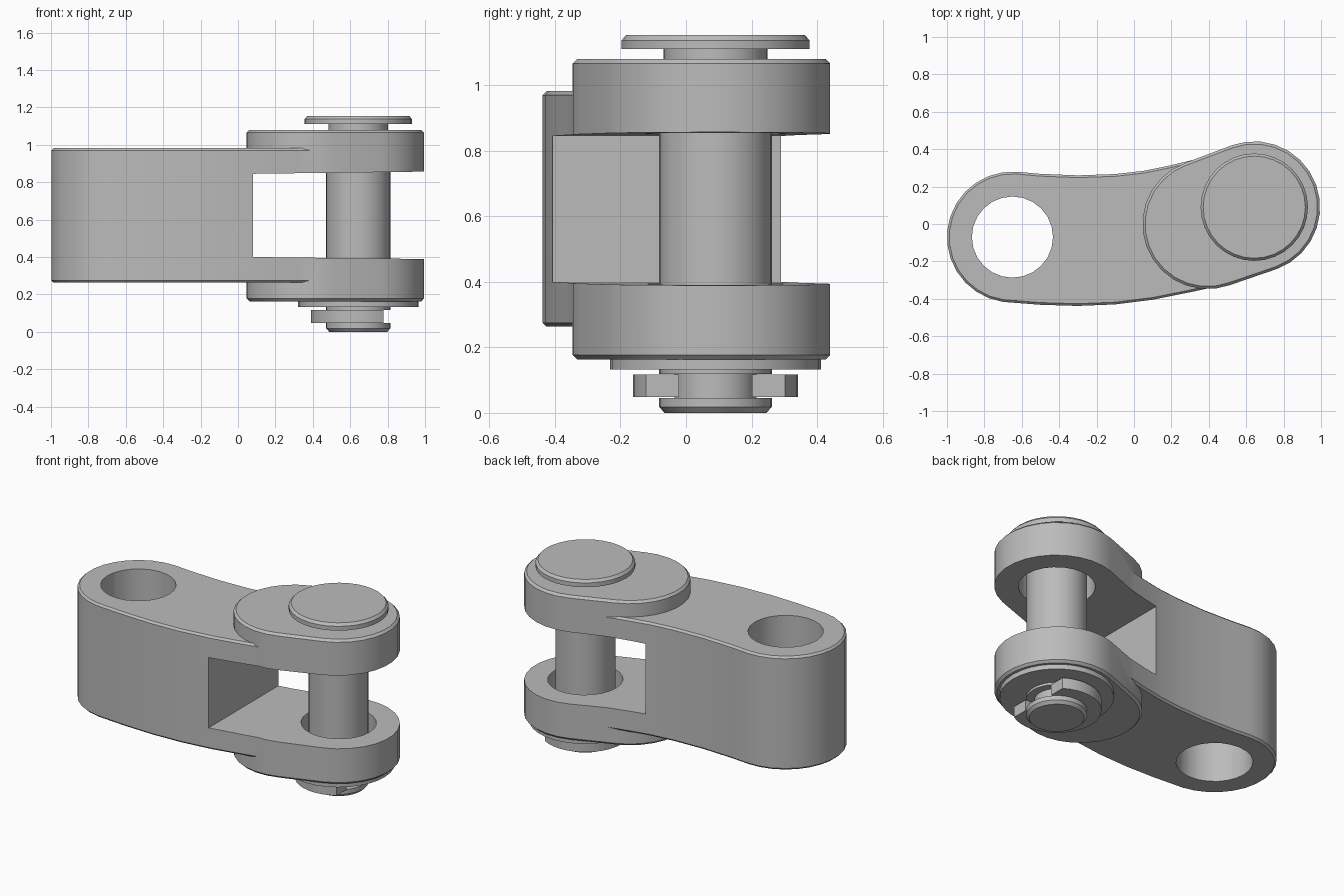
import bpy, bmesh
from math import sin, cos, pi, radians

if "Cube" in bpy.data.objects:
    bpy.data.objects.remove(bpy.data.objects["Cube"])

steel = bpy.data.materials.new("grey steel")
steel.use_nodes = True
steel.diffuse_color = (0.5, 0.5, 0.5, 1)
steel.node_tree.nodes["Principled BSDF"].inputs["Base Color"].default_value = (0.5, 0.5, 0.5, 1)

EYE = (-0.65, -0.07)      # centre of the plain end
PIN = (0.643, 0.09)       # centre of the forked end
EAR = 0.348               # radius of the fork ears
HOLE = 0.217


def arc(centre, r, start, end, steps):
    angles = [radians(start + (end - start) * i / steps) for i in range(steps + 1)]
    return [(centre[0] + r * cos(a), centre[1] + r * sin(a)) for a in angles]


def finish(name, bm):
    bmesh.ops.recalc_face_normals(bm, faces=bm.faces)
    mesh = bpy.data.meshes.new(name)
    bm.to_mesh(mesh)
    bm.free()
    mesh.materials.append(steel)
    obj = bpy.data.objects.new(name, mesh)
    bpy.context.collection.objects.link(obj)
    return obj


def loft(name, rings, closed=False):
    """Skin rings of equal length; cap the ends, or join last to first."""
    bm = bmesh.new()
    loops = [[bm.verts.new(p) for p in ring] for ring in rings]
    pairs = list(zip(loops, loops[1:]))
    if closed:
        pairs.append((loops[-1], loops[0]))
    else:
        bm.faces.new(loops[0])
        bm.faces.new(loops[-1])
    for a, b in pairs:
        for i in range(len(a)):
            j = (i + 1) % len(a)
            bm.faces.new((a[i], a[j], b[j], b[i]))
    return finish(name, bm)


def inset(outline, d):
    """Move a counter-clockwise outline inward."""
    result = []
    for i, (x, y) in enumerate(outline):
        px, py = outline[i - 1]
        qx, qy = outline[(i + 1) % len(outline)]
        tx, ty = qx - px, qy - py
        n = (tx * tx + ty * ty) ** 0.5
        result.append((x - ty / n * d, y + tx / n * d))
    return result


def prism(name, outline, z0, z1, chamfer=0):
    levels = [(z0, 0), (z1, 0)]
    if chamfer:
        levels = [(z0, chamfer), (z0 + chamfer, 0), (z1 - chamfer, 0), (z1, chamfer)]
    return loft(name, [[(x, y, z) for x, y in inset(outline, d)] for z, d in levels])


def lathe(name, centre, profile, closed=False, sides=32):
    rings = [[(x, y, z) for x, y in arc(centre, r, 0, 360, sides)[:-1]] for r, z in profile]
    return loft(name, rings, closed)


def combine(target, other, operation):
    mod = target.modifiers.new(operation, 'BOOLEAN')
    mod.operation, mod.solver, mod.object = operation, 'EXACT', other
    graph = bpy.context.evaluated_depsgraph_get()
    mesh = bpy.data.meshes.new_from_object(target.evaluated_get(graph))
    target.modifiers.clear()
    target.data = mesh
    bpy.data.objects.remove(other)


# Gently curved link body
body_outline = (
    arc(EYE, 0.35, 86, 262, 14)
    + [(-0.5, -0.432), (-0.3, -0.438), (-0.1, -0.43), (0.1, -0.405), (0.3, -0.365), (0.46, -0.33)]
    + arc(PIN, 0.33, -65, 105, 12)
    + [(0.4, 0.364), (0.28, 0.334), (0.17, 0.308), (0.05, 0.284), (-0.1, 0.267),
       (-0.3, 0.26), (-0.5, 0.268)])
link = prism("link_body", body_outline, 0.263, 0.982, 0.012)

# Raised boss that forms the outside of the fork ears
boss_outline = arc((0.393, 0), EAR, 110, 290, 14) + arc(PIN, EAR + 0.004, -70, 110, 14)
combine(link, prism("boss", boss_outline, 0.163, 1.08, 0.014), 'UNION')

# Slot between the ears, opening slightly outward
slot = loft("slot_cutter", [[(0.08, y, 0.4), (1.1, y, 0.388), (1.1, y, 0.858), (0.08, y, 0.845)]
                            for y in (-0.7, 0.7)])
combine(link, slot, 'DIFFERENCE')

# Bores through both ends
for centre in (EYE, PIN):
    combine(link, lathe("bore_cutter", centre, [(HOLE, -0.2), (HOLE, 1.4)], sides=24), 'DIFFERENCE')

# Headed pin with a retaining groove near the bottom
R = 0.172
lathe("clevis_pin", PIN, [
    (R - 0.017, 0), (R, 0.018), (R, 0.046), (0.125, 0.046), (0.125, 0.118), (R, 0.118),
    (R, 1.06), (0.158, 1.075), (0.158, 1.11), (0.287, 1.11), (0.287, 1.137), (0.273, 1.153)])

# Washer under the lower ear
lathe("washer", PIN, [(R, 0.133), (0.322, 0.133), (0.322, 0.163), (R, 0.163)], closed=True)

# Open retaining clip in the groove
clip_outline = arc(PIN, 0.252, 57.6, 302.4, 24) + arc(PIN, 0.127, 298, 62, 18)
tip = PIN[0] + 0.135
clip_outline.insert(25, (tip, PIN[1] - 0.112))
clip_outline.append((tip, PIN[1] + 0.112))
prism("retaining_clip", clip_outline, 0.048, 0.117)

# Smooth the round walls, keep the edges crisp
bpy.ops.object.select_all(action='DESELECT')
for obj in bpy.context.scene.objects:
    if obj.type == 'MESH':
        obj.select_set(True)
        bpy.context.view_layer.objects.active = obj
bpy.ops.object.shade_smooth_by_angle(angle=radians(30))
